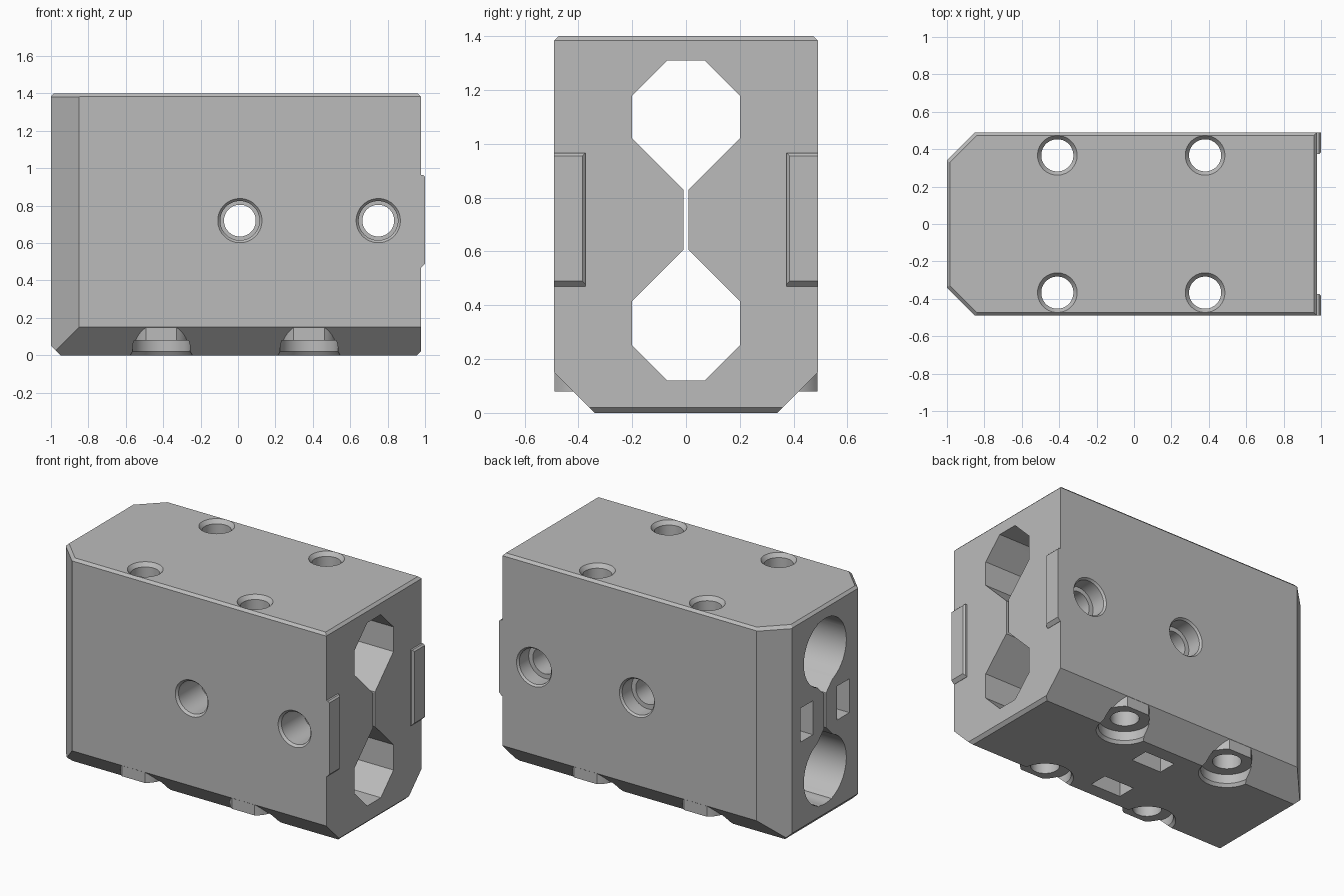
import bpy, bmesh, math
from mathutils import Vector, Matrix

if "Cube" in bpy.data.objects:
    bpy.data.objects.remove(bpy.data.objects["Cube"])

grey = bpy.data.materials.new("plain grey")
grey.use_nodes = True
colour = (0.5, 0.5, 0.5, 1)
grey.diffuse_color = colour
grey.node_tree.nodes["Principled BSDF"].inputs["Base Color"].default_value = colour


def finish(bm, name):
    bmesh.ops.recalc_face_normals(bm, faces=bm.faces)
    mesh = bpy.data.meshes.new(name)
    bm.to_mesh(mesh)
    bm.free()
    mesh.materials.append(grey)
    ob = bpy.data.objects.new(name, mesh)
    bpy.context.collection.objects.link(ob)
    return ob


def box_mesh(lo, hi):
    bm = bmesh.new()
    bmesh.ops.create_cube(bm, size=1)
    lo, hi = Vector(lo), Vector(hi)
    for v in bm.verts:
        v.co = (lo + hi) / 2 + Vector(a * b for a, b in zip(v.co, hi - lo))
    return bm


def box(name, lo, hi):
    return finish(box_mesh(lo, hi), name)


def shave(bm, point, normal):
    """Remove everything on the outer side of a plane and cap the cut."""
    geom = bm.verts[:] + bm.edges[:] + bm.faces[:]
    bmesh.ops.bisect_plane(bm, geom=geom, plane_co=point, plane_no=normal, clear_outer=True)
    rim = [e for e in bm.edges if e.is_boundary]
    if rim:
        bmesh.ops.holes_fill(bm, edges=rim, sides=0)


def turned(name, axis, centre, stations, segments=48):
    """Round solid through (position, radius) stations along an axis."""
    bm = bmesh.new()
    rings = []
    for pos, radius in stations:
        ring = []
        for i in range(segments):
            a = math.tau * (i + 0.5) / segments
            u, w = radius * math.cos(a), radius * math.sin(a)
            co = [centre[0] + u, centre[1] + w]
            co.insert("xyz".index(axis), pos)
            ring.append(bm.verts.new(co))
        rings.append(ring)
    for r, s in zip(rings, rings[1:]):
        for i in range(segments):
            j = (i + 1) % segments
            bm.faces.new((r[i], r[j], s[j], s[i]))
    bm.faces.new(rings[0])
    bm.faces.new(rings[-1])
    return finish(bm, name)


def combine(target, tool, operation):
    mod = target.modifiers.new(tool.name, "BOOLEAN")
    mod.operation = operation
    mod.solver = "EXACT"
    mod.object = tool
    bpy.context.view_layer.objects.active = target
    bpy.ops.object.modifier_apply(modifier=mod.name)
    bpy.data.objects.remove(tool)


# Block with its bevelled edges
W, TOP, RIGHT = 0.49, 1.4, 0.978
bm = box_mesh((-1, -W, 0), (RIGHT, W, TOP))
for s in (-1, 1):
    shave(bm, (-0.85, s * W, 0), (-1, s, 0))
    shave(bm, (0, s * W, 0.15), (0, s, -1))
    shave(bm, (0, s * W, TOP - 0.016), (0, s, 1))
    shave(bm, (-0.85, s * (W - 0.011), TOP - 0.011), (-1, s, 1.414))
shave(bm, (-1, 0, 0.05), (-1, 0, -1))
shave(bm, (-1, 0, TOP - 0.016), (-1, 0, 1))
shave(bm, (RIGHT, 0, TOP - 0.016), (1, 0, 1))
shave(bm, (RIGHT, 0, 0.02), (1, 0, -1))
body = finish(bm, "bearing_block")

# Foot recesses and screw bosses
HOLES_X, HOLE_Y = (-0.41, 0.38), 0.367
for x in HOLES_X:
    for s in (-1, 1):
        c = (x, s * HOLE_Y)
        combine(body, turned("recess", "z", c, [(-0.03, 0.19), (0.02, 0.155), (0.08, 0.155)]), "DIFFERENCE")
        boss = box_mesh((0, 0, 0), (1, 1, 1))
        boss.free()
        post = turned("boss", "z", c, [(0.08, 0.147), (0.3, 0.147)])
        pb = bmesh.new()
        pb.from_mesh(post.data)
        shave(pb, (0, s * (W - 0.001), 0), (0, s, 0))
        pb.to_mesh(post.data)
        pb.free()
        combine(body, post, "UNION")

# Vertical screw holes with countersunk tops
for x in HOLES_X:
    for s in (-1, 1):
        combine(body, turned("screw_hole", "z", (x, s * HOLE_Y),
                             [(-0.1, 0.086), (1.375, 0.086), (1.43, 0.13)]), "DIFFERENCE")

# Double octagonal channel joined by a slit, through the length
half = [(0.07, 1.31), (0.2, 1.18), (0.2, 1.02), (0.01, 0.83),
        (0.01, 0.605), (0.2, 0.415), (0.2, 0.25), (0.07, 0.12)]
outline = half + [(-y, z) for y, z in reversed(half)]
bm = bmesh.new()
face = bm.faces.new([bm.verts.new((-1.1, y, z)) for y, z in outline])
out = bmesh.ops.extrude_face_region(bm, geom=[face])["geom"]
bmesh.ops.translate(bm, vec=(2.2, 0, 0), verts=[g for g in out if isinstance(g, bmesh.types.BMVert)])
combine(body, finish(bm, "channel"), "DIFFERENCE")

# Round bores at the left end
for z in (1.1, 0.332):
    combine(body, turned("round_bore", "x", (0, z), [(-1.1, 0.218), (0, 0.218)], 64), "DIFFERENCE")

# Cross holes, counterbored on both faces
for x in (0.01, 0.75):
    combine(body, turned("cross_hole", "y", (x, 0.72), [
        (-0.52, 0.145), (-0.475, 0.105), (-0.25, 0.105), (-0.25, 0.085),
        (0.38, 0.085), (0.38, 0.115), (0.477, 0.115), (0.52, 0.15)]), "DIFFERENCE")

# Nut slots in the left end and underside
for s in (-1, 1):
    y0, y1 = sorted((s * 0.125, s * 0.25))
    combine(body, box("end_slot", (-1.1, y0, 0.61), (-0.82, y1, 0.83)), "DIFFERENCE")
    combine(body, box("base_slot", (-0.1, y0, -0.1), (0.12, y1, 0.14)), "DIFFERENCE")

# Raised tabs on the right end
for s in (-1, 1):
    y0, y1 = sorted((s * 0.373, s * W))
    bm = box_mesh((0.95, y0, 0.47), (1, y1, 0.965))
    shave(bm, (1, 0, 0.955), (1, 0, 1))
    shave(bm, (1, 0, 0.49), (1, 0, -1))
    shave(bm, (1, s * 0.385, 0), (1, -s, 0))
    combine(body, finish(bm, "tab"), "UNION")

# Smooth bores, crisp edges
bpy.ops.object.select_all(action="DESELECT")
body.select_set(True)
bpy.context.view_layer.objects.active = body
bpy.ops.object.shade_smooth_by_angle(angle=math.radians(30))
